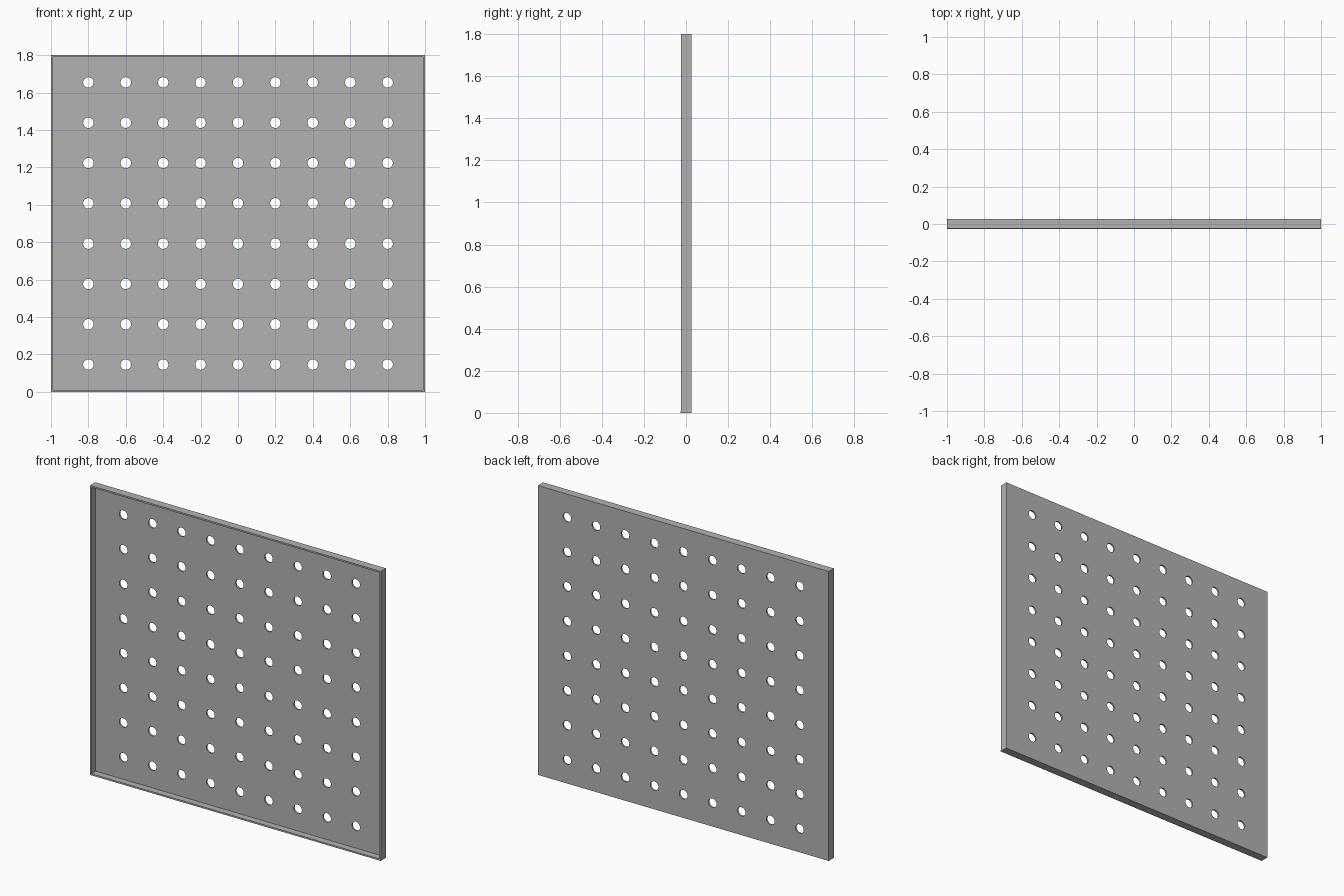
import bpy, math

if "Cube" in bpy.data.objects:
    bpy.data.objects.remove(bpy.data.objects["Cube"])

W, H, T = 2.0, 1.8, 0.01          # panel width, height, sheet thickness
BACK, FRONT = 0.026, -0.0245      # back plane and rim front plane
LIP = -0.026                      # slightly deeper bottom rim

metal = bpy.data.materials.new("grey metal")
metal.diffuse_color = (0.45, 0.45, 0.45, 1)
metal.use_nodes = True
metal.node_tree.nodes["Principled BSDF"].inputs["Base Color"].default_value = metal.diffuse_color


def box(name, x0, x1, y0, y1, z0, z1):
    bpy.ops.mesh.primitive_cube_add(size=1)
    o = bpy.context.object
    o.name = name
    o.location = ((x0 + x1) / 2, (y0 + y1) / 2, (z0 + z1) / 2)
    o.scale = (x1 - x0, y1 - y0, z1 - z0)
    bpy.ops.object.transform_apply(location=True, rotation=True, scale=True)
    o.data.materials.append(metal)
    return o


def add_loop(curve, pts):
    s = curve.splines.new('POLY')
    s.points.add(len(pts) - 1)
    for p, (x, z) in zip(s.points, pts):
        p.co = (x, z, 0, 1)
    s.use_cyclic_u = True


# Perforated sheet: filled outline with a 9 x 8 grid of round holes
curve = bpy.data.curves.new("perforated_sheet", 'CURVE')
curve.dimensions = '2D'
curve.fill_mode = 'BOTH'
curve.extrude = T / 2
add_loop(curve, [(-W / 2, 0), (W / 2, 0), (W / 2, H), (-W / 2, H)])
R, N = 0.028, 24
for i in range(9):
    for j in range(8):
        cx, cz = -0.8 + 0.2 * i, 0.146 + 0.2155 * j
        add_loop(curve, [(cx + R * math.cos(2 * math.pi * k / N),
                          cz + R * math.sin(2 * math.pi * k / N)) for k in range(N)])
sheet = bpy.data.objects.new("perforated_sheet", curve)
bpy.context.collection.objects.link(sheet)
sheet.rotation_euler = (math.pi / 2, 0, 0)
sheet.location = (0, BACK - T / 2, 0)
bpy.ops.object.select_all(action='DESELECT')
sheet.select_set(True)
bpy.context.view_layer.objects.active = sheet
bpy.ops.object.convert(target='MESH')
sheet = bpy.context.object
bpy.ops.object.transform_apply(location=True, rotation=True, scale=True)
sheet.data.materials.clear()
sheet.data.materials.append(metal)
bpy.ops.object.shade_smooth_by_angle(angle=math.radians(30))

# Folded rim around the front
yb = BACK - T
box("bottom_rim", -W / 2, W / 2, LIP, yb, 0, T)
box("top_rim", -W / 2, W / 2, FRONT, yb, H - T, H)
for name, s in (("left_rim", -1), ("right_rim", 1)):
    xs = sorted((s * W / 2, s * (W / 2 - T)))
    box(name, xs[0], xs[1], FRONT, yb, T, H - T)
